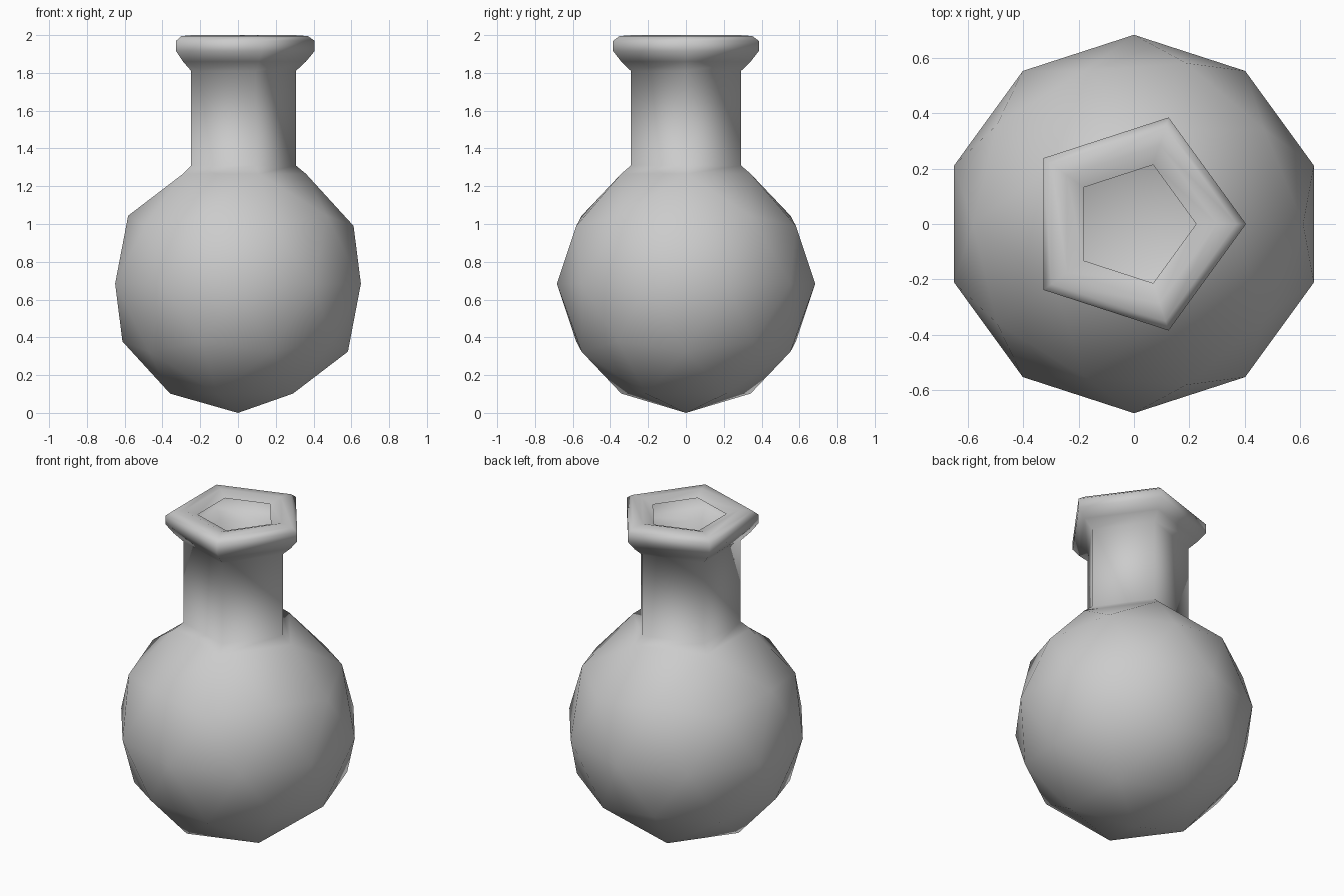
import bpy, bmesh
from math import cos, sin, pi

if "Cube" in bpy.data.objects:
    bpy.data.objects.remove(bpy.data.objects["Cube"])

R = 0.684
bm = bmesh.new()

# Round body: low-poly icosphere with its crown opened
bmesh.ops.create_icosphere(bm, subdivisions=2, radius=R)
bmesh.ops.translate(bm, vec=(0, 0, R), verts=bm.verts)
crown = max(bm.verts, key=lambda v: v.co.z)
bmesh.ops.delete(bm, geom=[crown], context='VERTS')
edges = [e for e in bm.edges if e.is_boundary]

# Five-sided neck and rolled lip: (radius, height) of each extruded ring
PROFILE = [(0.306, 1.31), (0.306, 1.81), (0.36, 1.86), (0.405, 1.915),
           (0.405, 1.97), (0.37, 1.995), (0.30, 2.0), (0.225, 1.975)]
for r, z in PROFILE:
    ext = bmesh.ops.extrude_edge_only(bm, edges=edges)['geom']
    edges = [g for g in ext if isinstance(g, bmesh.types.BMEdge)]
    for v in (g for g in ext if isinstance(g, bmesh.types.BMVert)):
        k = r / v.co.xy.length
        v.co = (v.co.x * k, v.co.y * k, z)

bmesh.ops.recalc_face_normals(bm, faces=bm.faces)
for f in bm.faces:
    f.smooth = True

mesh = bpy.data.meshes.new("round_flask")
bm.to_mesh(mesh)
bm.free()
flask = bpy.data.objects.new("round_flask", mesh)
bpy.context.collection.objects.link(flask)
